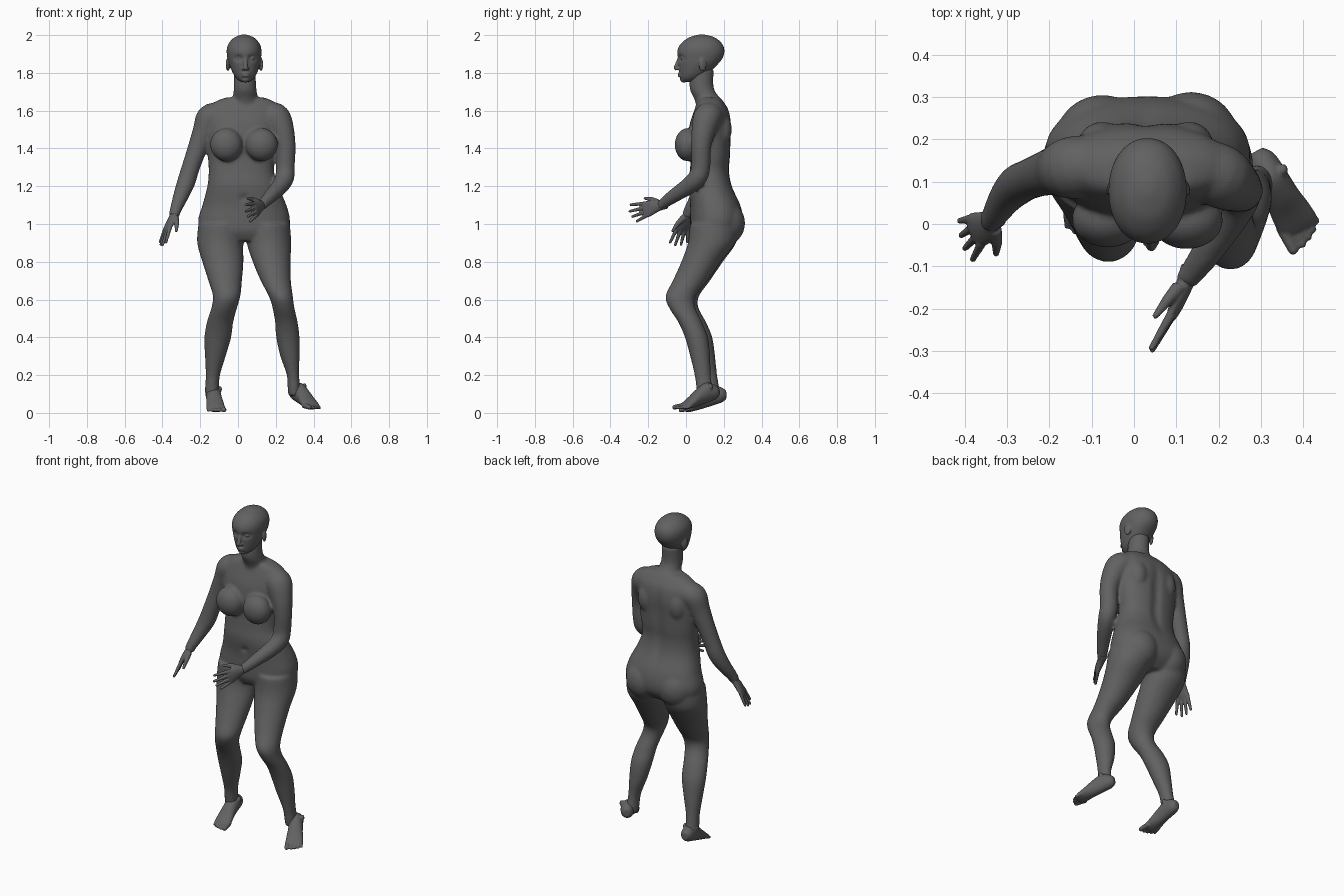
import bpy, bmesh, math
from mathutils import Vector, Matrix

cube = bpy.data.objects.get("Cube")
if cube:
    bpy.data.objects.remove(cube)

grey = bpy.data.materials.new("dark grey")
grey.use_nodes = True
colour = (0.12, 0.12, 0.12, 1)
grey.diffuse_color = colour
grey.node_tree.nodes["Principled BSDF"].inputs["Base Color"].default_value = colour
grey.node_tree.nodes["Principled BSDF"].inputs["Roughness"].default_value = 0.7


def spline(rows, k=5):
    """Catmull-Rom interpolation through rows of numbers."""
    out = []
    for i in range(len(rows) - 1):
        p0, p1, p2 = rows[max(i - 1, 0)], rows[i], rows[i + 1]
        p3 = rows[min(i + 2, len(rows) - 1)]
        for j in range(k):
            t = j / k
            out.append([0.5 * (2 * b + (c - a) * t + (2 * a - 5 * b + 4 * c - d) * t * t
                               + (3 * b - a - 3 * c + d) * t ** 3)
                        for a, b, c, d in zip(p0, p1, p2, p3)])
    out.append(list(rows[-1]))
    return out


def loft(bm, rows, u=None, v=None, power=2.0, n=32):
    """Closed skin over elliptical rings (x, y, z, radius u, radius v)."""
    rows = spline([r if len(r) == 5 else (*r, r[3]) for r in rows])
    rings = []
    for i, r in enumerate(rows):
        a, b = u, v
        if a is None:
            t = Vector(rows[min(i + 1, len(rows) - 1)][:3]) - Vector(rows[max(i - 1, 0)][:3])
            a = t.cross(Vector((0.15, 1, 0.1))).normalized()
            b = t.cross(a).normalized()
        ring = []
        for j in range(n):
            w = 2 * math.pi * j / n
            c, s = math.cos(w), math.sin(w)
            c = math.copysign(abs(c) ** (2 / power), c)
            s = math.copysign(abs(s) ** (2 / power), s)
            ring.append(bm.verts.new(Vector(r[:3]) + a * (c * r[3]) + b * (s * r[4])))
        rings.append(ring)
    for p, q in zip(rings, rings[1:]):
        for j in range(n):
            bm.faces.new((p[j], p[(j + 1) % n], q[(j + 1) % n], q[j]))
    bm.faces.new(rings[0][::-1])
    bm.faces.new(rings[-1])
    return [vert for ring in rings for vert in ring]


def ball(bm, centre, radii, spin=0.0):
    m = Matrix.Translation(centre) @ Matrix.Rotation(spin, 4, 'Z') @ Matrix.Diagonal((*radii, 1))
    bmesh.ops.create_uvsphere(bm, u_segments=24, v_segments=16, radius=1, matrix=m)


def digit(bm, a, b, r0, r1):
    """Tapered finger or toe with a rounded tip."""
    mid = a.lerp(b, 0.5)
    loft(bm, [(*a, r0), (*mid, (r0 + r1) / 2), (*b, r1)], n=14)
    ball(bm, b, (r1, r1, r1))


def finish(name, bm, voxel, rounds):
    """Fuse overlapping volumes into one smooth skin."""
    bmesh.ops.recalc_face_normals(bm, faces=bm.faces)
    me = bpy.data.meshes.new(name)
    bm.to_mesh(me)
    bm.free()
    me.materials.append(grey)
    ob = bpy.data.objects.new(name, me)
    bpy.context.collection.objects.link(ob)
    fuse = ob.modifiers.new("fuse", 'REMESH')
    fuse.mode, fuse.voxel_size, fuse.use_smooth_shade = 'VOXEL', voxel, True
    soft = ob.modifiers.new("soften", 'SMOOTH')
    soft.factor, soft.iterations = 0.5, rounds


X, Y, Z = Vector((1, 0, 0)), Vector((0, 1, 0)), Vector((0, 0, 1))

# Torso
bm = bmesh.new()
torso = loft(bm, [
    (.035, .14, .91, .14, .09), (.032, .155, .96, .225, .13), (.032, .162, 1.02, .243, .14),
    (.034, .155, 1.1, .222, .133), (.026, .128, 1.2, .188, .117), (.018, .125, 1.28, .173, .105),
    (.02, .13, 1.36, .18, .105), (.02, .125, 1.45, .19, .113), (.025, .13, 1.53, .195, .11),
    (.03, .135, 1.6, .195, .092), (.035, .13, 1.645, .16, .07), (.037, .125, 1.67, .1, .055)],
    X, Y, 2.3, 56)
# Spine groove and navel
for p in torso:
    if p.co.y > .13:
        p.co.y -= .016 * math.exp(-((p.co.x - .03) / .025) ** 2 - ((p.co.z - 1.36) / .2) ** 4)
    else:
        p.co.y += .014 * math.exp(-((p.co.x - .03) / .014) ** 2 - ((p.co.z - 1.14) / .016) ** 2)
# Breasts, buttocks and shoulder blades
for x, y in ((-.062, .012), (.125, .008)):
    ball(bm, (x, y, 1.42), (.086, .068, .088))
for x, y in ((-.075, .198), (.135, .205)):
    ball(bm, (x, y, 1.005), (.112, .108, .118))
for x in (-.075, .13):
    ball(bm, (x, .195, 1.5), (.055, .047, .085))
# Neck
loft(bm, [(.04, .14, 1.6, .085, .08), (.04, .115, 1.66, .068, .07), (.037, .083, 1.72, .06, .064),
          (.035, .085, 1.82, .058, .062)], X, Y)
# Arms
loft(bm, [(-.1, .14, 1.57, .07), (-.148, .133, 1.56, .074), (-.18, .127, 1.49, .061),
          (-.215, .118, 1.4, .052), (-.25, .105, 1.3, .048), (-.275, .092, 1.22, .048),
          (-.302, .064, 1.15, .041), (-.33, .02, 1.075, .031), (-.34, .004, 1.04, .028)])
loft(bm, [(.16, .135, 1.575, .07), (.205, .112, 1.56, .075), (.238, .09, 1.48, .062),
          (.253, .08, 1.4, .052), (.25, .078, 1.3, .05), (.247, .06, 1.245, .05),
          (.222, .012, 1.2, .045), (.17, -.07, 1.145, .036), (.13, -.125, 1.105, .028),
          (.12, -.142, 1.1, .026)])
# Legs
loft(bm, [(.155, .15, 1.0, .12, .13), (.164, .135, .9, .118, .125), (.178, .08, .8, .1, .105),
          (.2, .022, .7, .08, .092), (.226, -.028, .62, .064, .08), (.24, -.022, .56, .058, .07),
          (.256, .022, .48, .06, .063), (.264, .055, .4, .062, .061), (.275, .075, .3, .051, .053),
          (.291, .088, .2, .033, .043), (.297, .1, .12, .034, .044), (.3, .105, .09, .034, .044)],
     X, Y)
loft(bm, [(-.085, .15, 1.0, .125, .13), (-.094, .14, .9, .122, .125), (-.08, .09, .8, .109, .105),
          (-.068, .035, .7, .089, .092), (-.06, -.01, .62, .073, .08), (-.072, -.005, .56, .068, .07),
          (-.095, .04, .48, .07, .066), (-.107, .075, .4, .071, .064), (-.12, .1, .3, .055, .054),
          (-.133, .122, .2, .038, .043), (-.138, .135, .12, .037, .044), (-.138, .14, .09, .036, .044)],
     X, Y)
finish("body", bm, .008, 10)

# Head
bm = bmesh.new()
skull = loft(bm, [
    (.038, .01, 1.752, .02, .025), (.038, .022, 1.768, .043, .05), (.037, .04, 1.795, .062, .074),
    (.035, .062, 1.84, .08, .101), (.033, .075, 1.88, .089, .12), (.032, .079, 1.92, .092, .124),
    (.032, .082, 1.955, .082, .109), (.032, .084, 1.985, .055, .073), (.032, .084, 2.0, .022, .028),
    (.032, .084, 2.003, .006, .008)], X, Y, 2.1, 64)
# Eye sockets, eyes and ears
for side in (-1, 1):
    ex = .039 + side * .035
    for p in skull:
        if p.co.y < .03:
            p.co.y += .018 * math.exp(-((p.co.x - ex) / .02) ** 2 - ((p.co.z - 1.877) / .015) ** 2)
    ball(bm, (ex, -.014, 1.877), (.015, .015, .011))
    ball(bm, (.034 + side * .087, .088, 1.845), (.01, .022, .036), side * .35)
    ball(bm, (.04 + side * .011, -.042, 1.822), (.009, .012, .008))
# Nose, lips and chin
loft(bm, [(.039, -.032, 1.885, .009), (.04, -.044, 1.855, .01), (.041, -.053, 1.827, .012),
          (.041, -.048, 1.818, .008)], n=16)
for z in (1.796, 1.784):
    ball(bm, (.04, -.03, z), (.024, .014, .0065))
ball(bm, (.039, -.01, 1.766), (.024, .022, .017))
finish("head", bm, .0045, 3)


def hand(name, wrist, forward, thumb, palm):
    f = Vector(forward).normalized()
    s = Vector(thumb)
    s = (s - f * s.dot(f)).normalized()
    n = f.cross(s)
    if n.dot(Vector(palm)) < 0:
        n = -n

    def at(a, b, c=0.0):
        return Vector(wrist) + f * a + s * b + n * c
    bm = bmesh.new()
    loft(bm, [(*at(a, b), w, h) for a, b, w, h in (
        (-.03, 0, .027, .025), (.01, 0, .027, .021), (.045, .003, .037, .019),
        (.08, 0, .043, .015), (.105, 0, .036, .01))], s, n)
    for b, tip, length in ((.032, .05, .075), (.011, .017, .088), (-.011, -.014, .08), (-.03, -.045, .06)):
        digit(bm, at(.085, b), at(.1 + length, tip, .012), .0115, .0075)
    digit(bm, at(.02, .02, .008), at(.055, .048, .02), .018, .013)
    digit(bm, at(.055, .048, .02), at(.095, .066, .03), .013, .008)
    finish(name, bm, .004, 3)


hand("left_hand", (.125, -.13, 1.1), (-.07, -.175, -.05), (-.1, 0, 1), (-1, 0, 0))
hand("right_hand", (-.336, .01, 1.053), (-.08, -.055, -.16), (.35, -1, 0), (1, 0, 0))


def foot(name, heel, forward, inner, dz):
    """Raised heel, arch and five toes; inner is the big toe side."""
    f = Vector(forward).normalized()
    s = Vector((-f.y, f.x, 0)) * inner

    def at(a, b, z):
        return Vector((heel[0], heel[1], z + dz)) + f * a + s * b
    bm = bmesh.new()
    loft(bm, [(*at(a, b, z), w, h) for a, b, z, w, h in (
        (0, 0, .105, .018, .022), (.025, 0, .105, .035, .04), (.075, 0, .102, .04, .054),
        (.125, 0, .079, .042, .047), (.17, 0, .052, .048, .032), (.2, 0, .036, .049, .022),
        (.215, 0, .03, .042, .014))], s, Z)
    for b, r, tip in ((.036, .0155, .245), (.013, .0115, .245), (-.006, .011, .238),
                      (-.023, .0105, .228), (-.039, .0095, .215)):
        digit(bm, at(.185, b, .036), at(tip, b * 1.08, .017 + r * .6), r, r * .85)
    # Ankle bones
    for b in (-.034, .034):
        ball(bm, at(.07, b, .135), (.012, .014, .018))
    finish(name, bm, .0045, 4)


foot("left_foot", (.288, .172), (.115, -.2, 0), -1, .004)
foot("right_foot", (-.138, .213), (.025, -.24, 0), 1, -.01)
